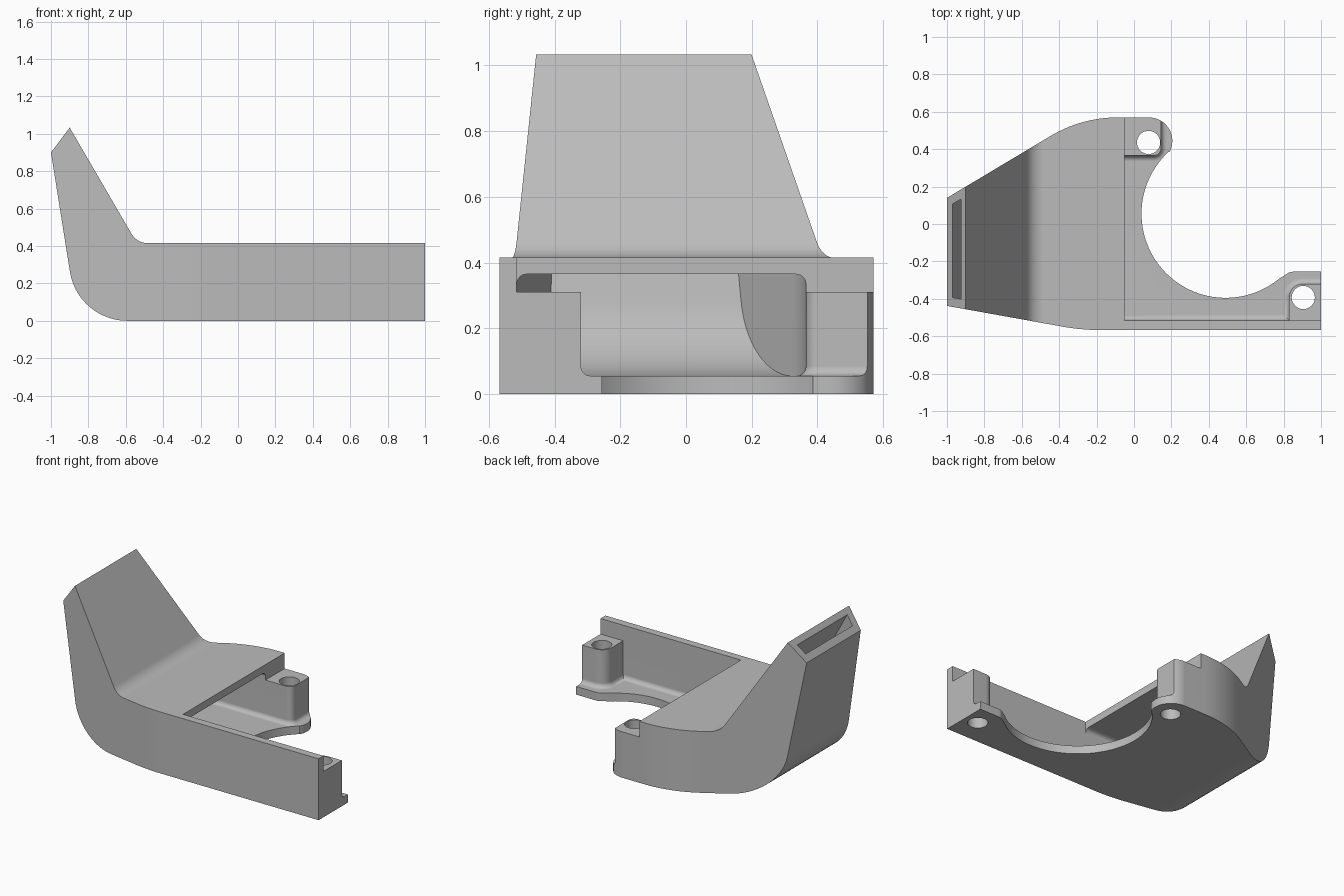
import bpy, bmesh, math
from mathutils import Vector

cube = bpy.data.objects.get("Cube")
if cube:
    bpy.data.objects.remove(cube, do_unlink=True)

AXES = {
    "x": lambda a, b, c: (c, a, b),
    "y": lambda a, b, c: (a, c, b),
    "z": lambda a, b, c: (a, b, c),
}


def arc(cx, cy, r, start, end, steps):
    """Points along a circular arc, angles in degrees."""
    angles = [math.radians(start + (end - start) * i / steps) for i in range(steps + 1)]
    return [(cx + r * math.cos(t), cy + r * math.sin(t)) for t in angles]


def rounded(points, steps=10):
    """Replace each corner given as (a, b, radius) by a fillet."""
    out = []
    for i, p in enumerate(points):
        here = Vector(p[:2])
        if len(p) == 2:
            out.append(here)
            continue
        u = (Vector(points[i - 1][:2]) - here).normalized()
        v = (Vector(points[(i + 1) % len(points)][:2]) - here).normalized()
        half = u.angle(v) / 2
        centre = here + (u + v).normalized() * p[2] / math.sin(half)
        tangent = p[2] / math.tan(half)
        first = here + u * tangent - centre
        turn = first.angle_signed(here + v * tangent - centre)
        for k in range(steps + 1):
            t = -turn * k / steps
            c, s = math.cos(t), math.sin(t)
            out.append(centre + Vector((first.x * c - first.y * s, first.x * s + first.y * c)))
    return out


def prism(name, points, axis, low, high, floor_radius=0, open_x=None):
    """Extrude a profile; optionally round its lower rim except along open_x."""
    bm = bmesh.new()
    verts = [bm.verts.new(AXES[axis](p[0], p[1], low)) for p in points]
    face = bm.faces.new(verts)
    ext = bmesh.ops.extrude_face_region(bm, geom=[face])
    move = Vector(AXES[axis](0, 0, high - low))
    bmesh.ops.translate(bm, vec=move, verts=[v for v in ext["geom"] if isinstance(v, bmesh.types.BMVert)])
    bmesh.ops.recalc_face_normals(bm, faces=bm.faces)
    if floor_radius:
        rim = [e for e in bm.edges
               if all(abs(v.co.z - low) < 1e-4 for v in e.verts)
               and not all(abs(v.co.x - open_x) < 1e-4 for v in e.verts)]
        bmesh.ops.bevel(bm, geom=rim, offset=floor_radius, offset_type="OFFSET",
                        segments=4, profile=0.5, affect="EDGES")
    mesh = bpy.data.meshes.new(name)
    bm.to_mesh(mesh)
    bm.free()
    obj = bpy.data.objects.new(name, mesh)
    bpy.context.collection.objects.link(obj)
    return obj


def activate(obj):
    bpy.ops.object.select_all(action="DESELECT")
    obj.select_set(True)
    bpy.context.view_layer.objects.active = obj


def combine(target, tool, operation):
    """Apply a boolean and discard the tool."""
    activate(target)
    mod = target.modifiers.new("cut", "BOOLEAN")
    mod.operation, mod.solver, mod.object = operation, "EXACT", tool
    bpy.ops.object.modifier_apply(modifier=mod.name)
    bpy.data.objects.remove(tool, do_unlink=True)


# Outer body: plan outline crossed with the side profile of base and raised arm
outline = (rounded([(-1.1, -0.42), (-1.1, 0.08), (-0.28, 0.57, 0.7), (0.08, 0.57)])
           + arc(0.08, 0.445, 0.125, 85, -28, 14)
           + arc(0.49, 0.055, 0.45, 133, 309, 40)
           + rounded([(0.78, -0.29), (0.835, -0.255, 0.06), (1, -0.255),
                      (1, -0.567), (-0.28, -0.567, 1.15), (-1.1, -0.42)])[1:-1])
bracket = prism("bracket", outline, "z", -0.1, 1.3)
side = rounded([(-1, 0.9), (-0.9, 1.033), (-0.54, 0.415, 0.1), (1.1, 0.415),
                (1.1, 0), (-0.857, 0, 0.31)], 14)
combine(bracket, prism("side_profile", side, "y", -1, 1), "INTERSECT")

# Hollow inside the base, running up the arm to the slot in its tip
inner_side = rounded([(-0.978, 0.99), (-0.955, 1.05), (-0.554, 0.365), (-0.04, 0.365),
                      (-0.04, 0.055), (-0.83, 0.055, 0.27)], 14)
inner_plan = rounded([(-1.1, 0.03), (-0.53, 0.365, 0.3), (0.1, 0.365), (0.1, -0.515),
                      (-0.28, -0.515, 1.1), (-1.1, -0.37)])
inner_end = rounded([(-0.515, 0.055, 0.03), (0.365, 0.055, 0.03), (0.365, 0.365, 0.03),
                     (0.33, 0.365), (0.33, 1.2), (-0.48, 1.2), (-0.48, 0.365),
                     (-0.515, 0.365, 0.03)], 4)
hollow = prism("hollow", inner_side, "y", -1, 1)
combine(hollow, prism("hollow_plan", inner_plan, "z", -0.2, 1.4), "INTERSECT")
combine(hollow, prism("hollow_end", inner_end, "x", -1.4, 0.3), "INTERSECT")
combine(bracket, hollow, "DIFFERENCE")

# Open bay around the two screw posts, then the clearance above the posts
bay = rounded([(-0.05, -0.515), (0.83, -0.515), (0.83, -0.32, 0.07), (1.1, -0.32),
               (1.1, 0.7), (0.145, 0.7), (0.145, 0.365, 0.04), (-0.05, 0.365)], 6)
combine(bracket, prism("bay", bay, "z", 0.055, 0.5, 0.03, -0.05), "DIFFERENCE")
clearance = [(-0.05, -0.515), (1.2, -0.515), (1.2, 0.8), (-0.05, 0.8)]
combine(bracket, prism("post_clearance", clearance, "z", 0.31, 0.6), "DIFFERENCE")

# Screw holes
for x, y in ((0.078, 0.436), (0.905, -0.393)):
    hole = arc(x, y, 0.062, 0, 360, 32)[:-1]
    combine(bracket, prism("screw_hole", hole, "z", -0.2, 0.6), "DIFFERENCE")

# Colour and shading
grey = bpy.data.materials.new("plain_grey")
grey.use_nodes = True
colour = (0.5, 0.5, 0.5, 1)
grey.diffuse_color = colour
grey.node_tree.nodes["Principled BSDF"].inputs["Base Color"].default_value = colour
bracket.data.materials.clear()
bracket.data.materials.append(grey)
for poly in bracket.data.polygons:
    poly.material_index = 0
activate(bracket)
bpy.ops.object.shade_smooth_by_angle(angle=math.radians(25))
weighted = bracket.modifiers.new("even_shading", "WEIGHTED_NORMAL")
weighted.keep_sharp = True
